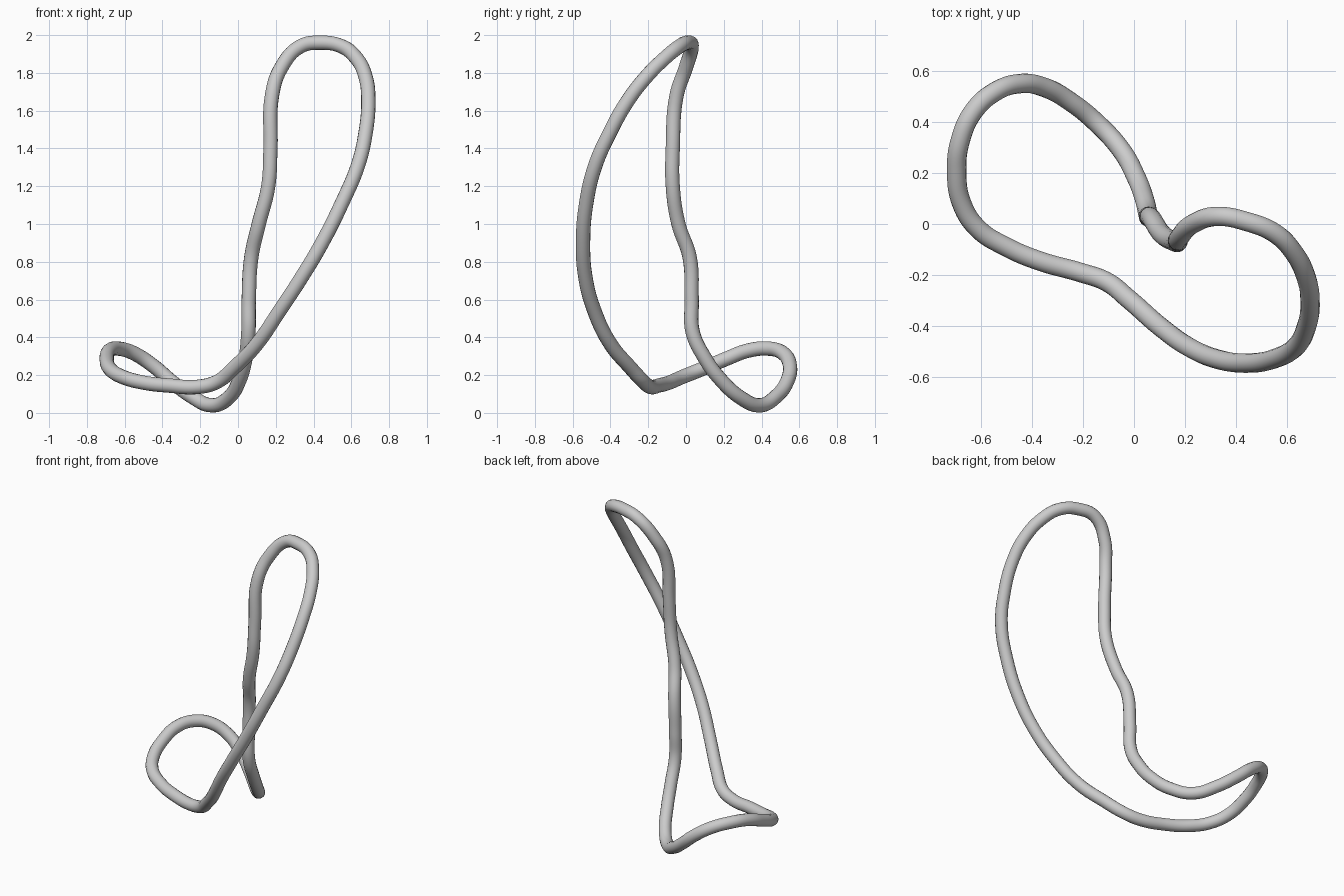
import bpy

# Remove the default cube if present
default_cube = bpy.data.objects.get("Cube")
if default_cube:
    bpy.data.objects.remove(default_cube, do_unlink=True)

TUBE_RADIUS = 0.038


def make_material(name, colour):
    material = bpy.data.materials.new(name)
    material.use_nodes = True
    material.diffuse_color = colour
    shader = next(n for n in material.node_tree.nodes if n.type == "BSDF_PRINCIPLED")
    shader.inputs["Base Color"].default_value = colour
    return material


def make_closed_tube(name, path, radius, material):
    """Sweep a round section along a smooth closed path and turn it into a mesh."""
    curve = bpy.data.curves.new(name, "CURVE")
    curve.dimensions = "3D"
    curve.twist_mode = "MINIMUM"
    curve.resolution_u = 8
    curve.bevel_depth = radius
    curve.bevel_resolution = 6

    spline = curve.splines.new("BEZIER")
    spline.bezier_points.add(len(path) - 1)
    for point, position in zip(spline.bezier_points, path):
        point.co = position
        point.handle_left_type = point.handle_right_type = "AUTO"
    spline.use_cyclic_u = True

    tube = bpy.data.objects.new(name, curve)
    bpy.context.collection.objects.link(tube)
    bpy.ops.object.select_all(action="DESELECT")
    tube.select_set(True)
    bpy.context.view_layer.objects.active = tube
    bpy.ops.object.convert(target="MESH")
    tube = bpy.context.object
    tube.data.materials.clear()
    tube.data.materials.append(material)
    bpy.ops.object.shade_smooth()
    return tube


# Upright stem, from the crown down to the foot
stem = [
    (.44, .01, 1.96), (.33, .03, 1.94), (.23, 0, 1.83), (.18, -.05, 1.68),
    (.172, -.07, 1.4), (.16, -.07, 1.2), (.11, -.04, 1), (.07, .02, .82),
    (.057, .03, .6), (.055, .035, .43), (.04, .1, .29),
]

# Low loop lying around the back and right side
low_loop = [
    (.01, .18, .18), (-.05, .29, .08), (-.14, .39, .04), (-.25, .48, .09),
    (-.35, .535, .165), (-.45, .55, .25), (-.55, .515, .315), (-.63, .44, .34),
    (-.68, .33, .33), (-.695, .21, .285), (-.675, .08, .23), (-.61, -.02, .19),
    (-.5, -.09, .16), (-.37, -.145, .145), (-.21, -.19, .138), (-.11, -.225, .165),
]

# Long bowed strand rising along the front and back to the crown
front_strand = [
    (-.02, -.295, .24), (.1, -.4, .365), (.22, -.485, .54), (.335, -.532, .715),
    (.445, -.545, .9), (.55, -.528, 1.11), (.635, -.48, 1.31), (.675, -.405, 1.48),
    (.69, -.31, 1.65), (.675, -.21, 1.78), (.625, -.11, 1.88), (.55, -.035, 1.94),
]

grey = make_material("light grey", (0.6, 0.6, 0.6, 1))
make_closed_tube("looped_tube", stem + low_loop + front_strand, TUBE_RADIUS, grey)
